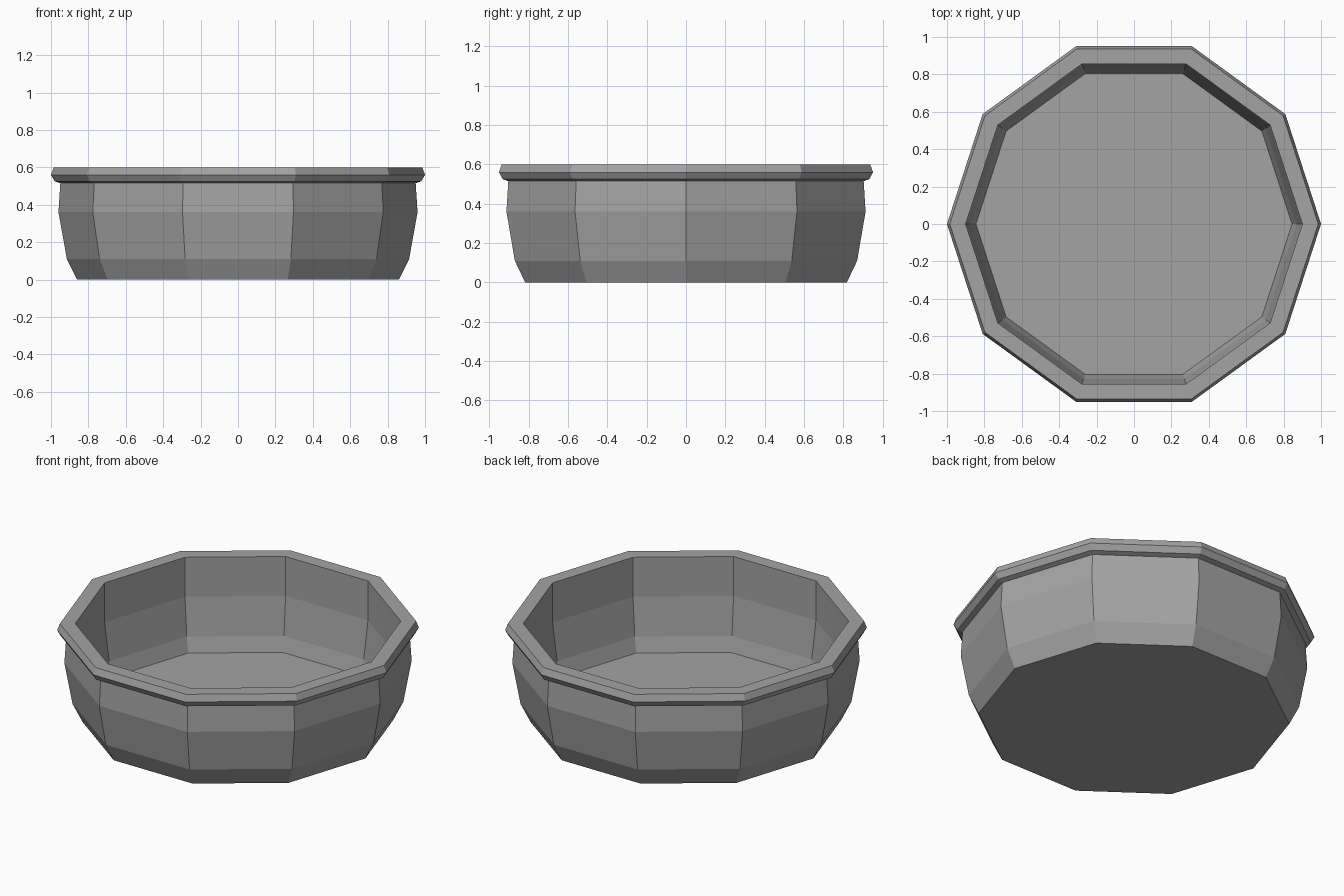
import bpy, bmesh
from math import cos, sin, tau

SIDES = 10

cube = bpy.data.objects.get("Cube")
if cube:
    bpy.data.objects.remove(cube, do_unlink=True)

# Plain grey material
grey = bpy.data.materials.new("grey")
grey.use_nodes = True
colour = (0.37, 0.37, 0.37, 1)
grey.diffuse_color = colour
grey.node_tree.nodes["Principled BSDF"].inputs["Base Color"].default_value = colour

# Wall sections as (corner radius, height)
outer_wall = [(0.86, 0), (0.915, 0.11), (0.96, 0.36), (0.95, 0.515)]
rim = [(0.98, 0.525), (1.0, 0.56), (0.985, 0.6), (0.9, 0.6)]
inner_wall = [(0.9, 0.36), (0.87, 0.13), (0.845, 0.04)]


def lathe(name, profile):
    """Turn a profile into a closed faceted solid, capped at both ends."""
    bm = bmesh.new()
    rings = []
    for r, z in profile:
        angles = [tau * i / SIDES for i in range(SIDES)]
        rings.append([bm.verts.new((r * cos(a), r * sin(a), z)) for a in angles])
    for low, high in zip(rings, rings[1:]):
        for i in range(SIDES):
            j = (i + 1) % SIDES
            bm.faces.new((low[i], low[j], high[j], high[i]))
    bm.faces.new(rings[0][::-1])
    bm.faces.new(rings[-1])
    bmesh.ops.recalc_face_normals(bm, faces=bm.faces)
    mesh = bpy.data.meshes.new(name)
    bm.to_mesh(mesh)
    bm.free()
    mesh.materials.append(grey)
    obj = bpy.data.objects.new(name, mesh)
    bpy.context.collection.objects.link(obj)
    return obj


# Bowl with flared rim, hollow inside and flat floor
lathe("bowl", outer_wall + rim + inner_wall)
